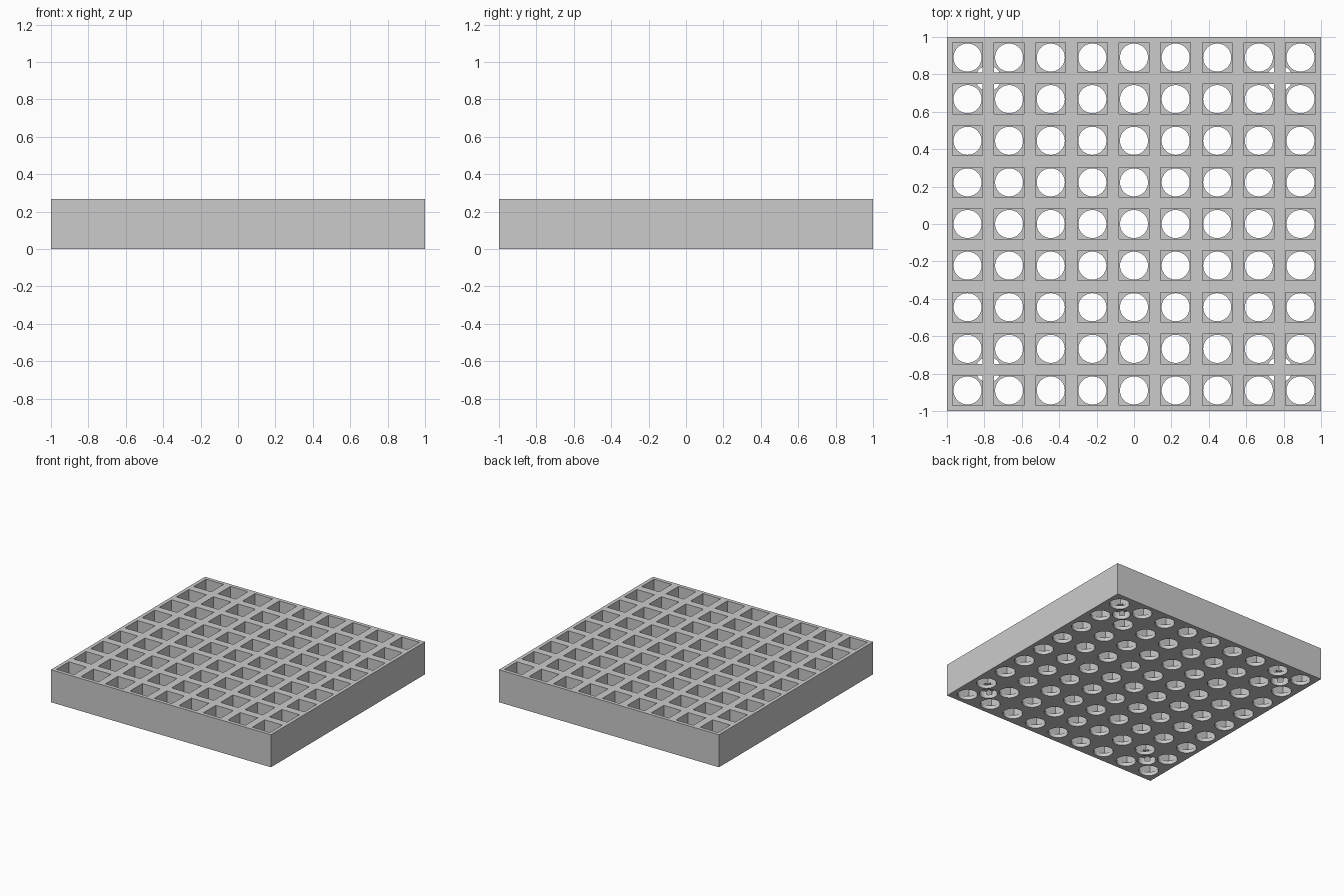
import bpy
import bmesh
from math import radians
from mathutils import Matrix, Vector

cube = bpy.data.objects.get("Cube")
if cube:
    bpy.data.objects.remove(cube, do_unlink=True)

COUNT = 9          # cells per side
PITCH = 0.2225     # cell spacing
HEIGHT = 0.267
FLOOR = 0.03       # floor thickness under the cells
CELL = 0.16
HOLE_RADIUS = 0.075
BORE_RADIUS = 0.068
BORE_DEPTH = 0.058

grey = bpy.data.materials.new("light grey plastic")
grey.use_nodes = True
grey.diffuse_color = (0.6, 0.6, 0.6, 1)
grey.node_tree.nodes["Principled BSDF"].inputs["Base Color"].default_value = (0.6, 0.6, 0.6, 1)


def add_box(bm, x, y, size, z0, z1):
    place = Matrix.Translation((x, y, (z0 + z1) / 2)) @ Matrix.Diagonal((size, size, z1 - z0, 1))
    bmesh.ops.create_cube(bm, size=1, matrix=place)


def add_cylinder(bm, x, y, radius, z0, z1):
    bmesh.ops.create_cone(bm, cap_ends=True, segments=48, radius1=radius, radius2=radius,
                          depth=z1 - z0, matrix=Matrix.Translation((x, y, (z0 + z1) / 2)))


def make_object(name, add_shape, spots, size, z0, z1):
    bm = bmesh.new()
    for x, y in spots:
        add_shape(bm, x, y, size, z0, z1)
    mesh = bpy.data.meshes.new(name)
    bm.to_mesh(mesh)
    bm.free()
    mesh.materials.append(grey)
    obj = bpy.data.objects.new(name, mesh)
    bpy.context.collection.objects.link(obj)
    return obj


# Solid block
rack = make_object("rack_block", add_box, [(0, 0)], 2, 0, HEIGHT)

# Cell positions, and the corner positions where four cells meet
steps = [(i - (COUNT - 1) / 2) * PITCH for i in range(COUNT)]
cells = [(x, y) for x in steps for y in steps]
corner = steps[-1] - PITCH / 2
corners = [(sx * corner, sy * corner) for sx in (-1, 1) for sy in (-1, 1)]

# Square pockets, round floor holes, and blind bores underneath
cutters = [
    make_object("pocket_cutter", add_box, cells, CELL, FLOOR, HEIGHT + 0.1),
    make_object("floor_hole_cutter", add_cylinder, cells, HOLE_RADIUS, -0.1, FLOOR + 0.06),
    make_object("corner_bore_cutter", add_cylinder, corners, BORE_RADIUS, -0.1, BORE_DEPTH),
]

bpy.ops.object.select_all(action='DESELECT')
bpy.context.view_layer.objects.active = rack
rack.select_set(True)
for cutter in cutters:
    cutter.hide_render = True
    cut = rack.modifiers.new(cutter.name, 'BOOLEAN')
    cut.operation = 'DIFFERENCE'
    cut.solver = 'EXACT'
    cut.object = cutter
    bpy.ops.object.modifier_apply(modifier=cut.name)
    bpy.data.objects.remove(cutter, do_unlink=True)

bpy.ops.object.shade_smooth_by_angle(angle=radians(30))
